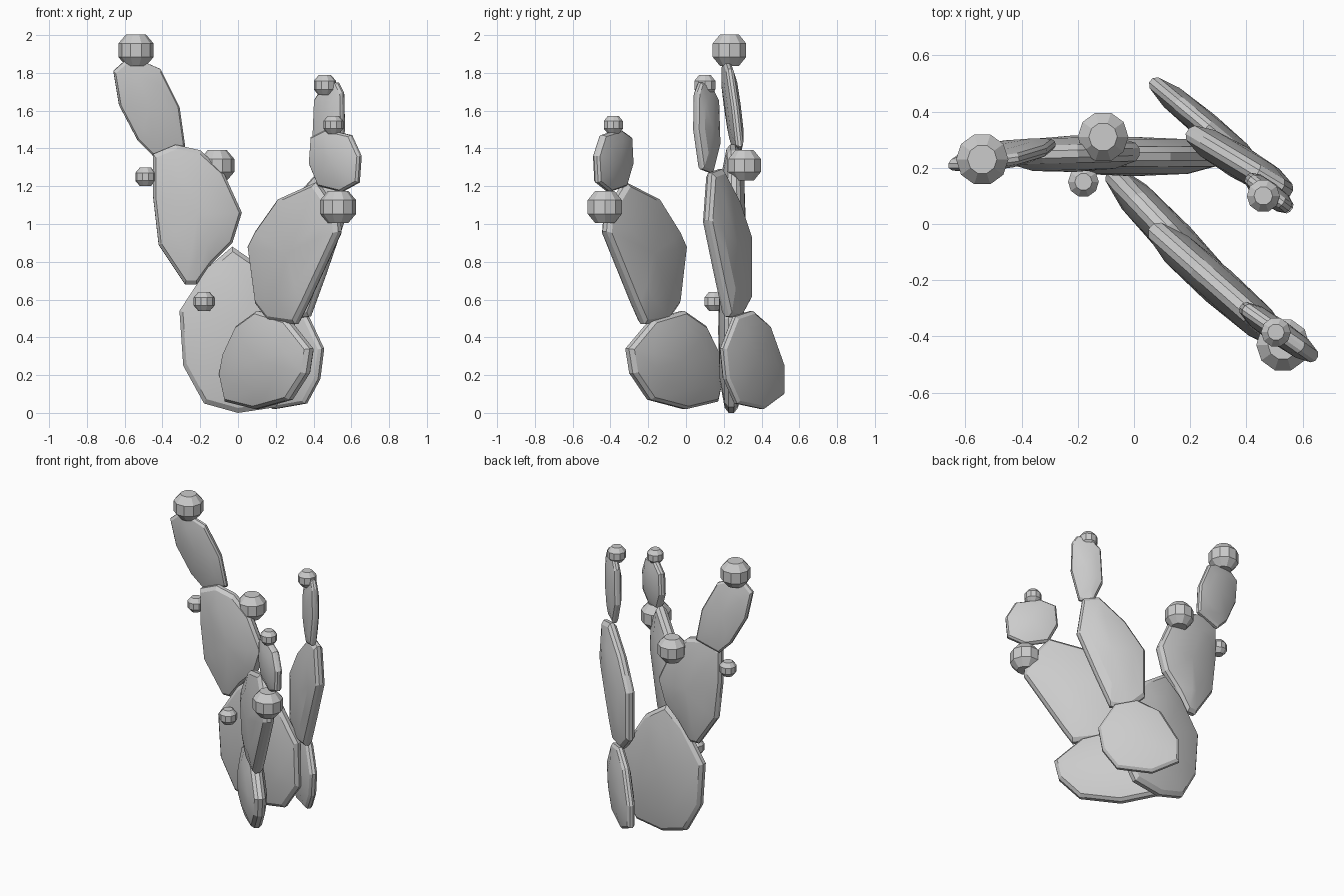
import bpy, bmesh, math
from mathutils import Vector

if "Cube" in bpy.data.objects:
    bpy.data.objects.remove(bpy.data.objects["Cube"])


def finish(bm, name, smooth):
    bmesh.ops.recalc_face_normals(bm, faces=bm.faces)
    me = bpy.data.meshes.new(name)
    bm.to_mesh(me)
    bm.free()
    ob = bpy.data.objects.new(name, me)
    bpy.context.collection.objects.link(ob)
    if smooth:
        bpy.ops.object.select_all(action='DESELECT')
        ob.select_set(True)
        bpy.context.view_layer.objects.active = ob
        bpy.ops.object.shade_smooth_by_angle(angle=math.radians(20))


def loft(bm, rings):
    n = len(rings[0])
    for a, b in zip(rings, rings[1:]):
        for i in range(n):
            j = (i + 1) % n
            bm.faces.new((a[i], a[j], b[j], b[i]))


def pad(name, outline, y0, sx, sz, t):
    """Flat cactus pad: front outline (x, z) laid on a leaning plane, swollen in the middle."""
    cx = (min(p[0] for p in outline) + max(p[0] for p in outline)) / 2
    cz = (min(p[1] for p in outline) + max(p[1] for p in outline)) / 2
    normal = Vector((-sx, 1, -sz)).normalized()
    c = Vector((cx, y0, cz))
    pts = [Vector((x, y0 + sx * (x - cx) + sz * (z - cz), z)) for x, z in outline]
    bm = bmesh.new()
    rings = []
    for scale, h in ((.62, -.88), (.94, -.5), (1, -.2), (1, .2), (.94, .5), (.62, .88)):
        rings.append([bm.verts.new(c + (p - c) * scale + normal * h * t) for p in pts])
    loft(bm, rings)
    n = len(pts)
    for ring, s in ((rings[0], -1), (rings[-1], 1)):
        mid = bm.verts.new(c + normal * s * t)
        for i in range(n):
            bm.faces.new((ring[i], ring[(i + 1) % n], mid))
    finish(bm, name, True)


def fruit(name, x, y, z, r):
    """Ten-sided chamfered bud."""
    bm = bmesh.new()
    rings = []
    for k, h in ((.55, -.88), (.98, -.38), (.98, .38), (.55, .88)):
        rings.append([bm.verts.new((x + r * k * math.cos(i * math.tau / 10),
                                    y + r * k * math.sin(i * math.tau / 10),
                                    z + r * h)) for i in range(10)])
    loft(bm, rings)
    bm.faces.new(rings[0])
    bm.faces.new(rings[-1])
    finish(bm, name, False)


# Base pads
pad("base_pad_main", [(-.03, .88), (-.16, .77), (-.31, .54), (-.29, .25), (-.18, .05), (0, 0),
                      (.2, .03), (.31, .2), (.3, .5), (.13, .77)], .24, 0, 0, .07)
pad("base_pad_front", [(-.07, .31), (0, .46), (.11, .54), (.27, .49), (.39, .34), (.37, .21),
                       (.28, .07), (.1, .02), (-.06, .06), (-.09, .2)], -.06, -1.05, 0, .07)
pad("base_pad_back", [(.06, .1), (.06, .25), (.15, .46), (.26, .54), (.37, .51), (.45, .34),
                      (.43, .18), (.36, .05), (.19, .02)], .35, -.83, 0, .05)
# Middle pads
pad("middle_pad_left", [(-.45, 1.37), (-.33, 1.42), (-.2, 1.39), (-.08, 1.28), (.02, 1.06),
                        (-.03, .9), (-.14, .79), (-.22, .68), (-.28, .68), (-.42, .89),
                        (-.45, 1.15)], .25, .03, 0, .065)
pad("middle_pad_front", [(.06, .88), (.1, .58), (.17, .49), (.31, .47), (.36, .57), (.54, .96),
                         (.53, 1.06), (.42, 1.22), (.22, 1.13), (.1, .96)], -.22, -.88, 0, .07)
pad("middle_pad_back", [(.38, .51), (.28, .5), (.19, .6), (.19, .93), (.3, 1.13), (.44, 1.29),
                        (.53, 1.27), (.56, 1.02), (.46, .73)], .22, -.6, 0, .06)
# Top pads
pad("top_pad_left", [(-.66, 1.81), (-.57, 1.89), (-.41, 1.82), (-.31, 1.62), (-.28, 1.41),
                     (-.45, 1.36), (-.53, 1.44), (-.63, 1.63)], .245, .1, -.1, .04)
pad("top_pad_front", [(.39, 1.46), (.47, 1.5), (.6, 1.47), (.65, 1.36), (.64, 1.22),
                      (.55, 1.17), (.43, 1.2), (.38, 1.32)], -.385, -.7, 0, .045)
pad("top_pad_back", [(.41, 1.66), (.46, 1.74), (.53, 1.75), (.555, 1.7), (.56, 1.5),
                     (.52, 1.29), (.45, 1.27), (.4, 1.42)], .11, -.75, 0, .04)
# Buds
for name, x, y, z, r in (("bud_top_left", -.54, .23, 1.92, .095),
                         ("bud_middle_left", -.11, .31, 1.31, .092),
                         ("bud_outer_left", -.49, .24, 1.25, .055),
                         ("bud_base", -.18, .15, .59, .056),
                         ("bud_top_back", .46, .1, 1.735, .06),
                         ("bud_top_front", .505, -.385, 1.525, .054),
                         ("bud_middle_front", .53, -.43, 1.09, .097)):
    fruit(name, x, y, z, r)
